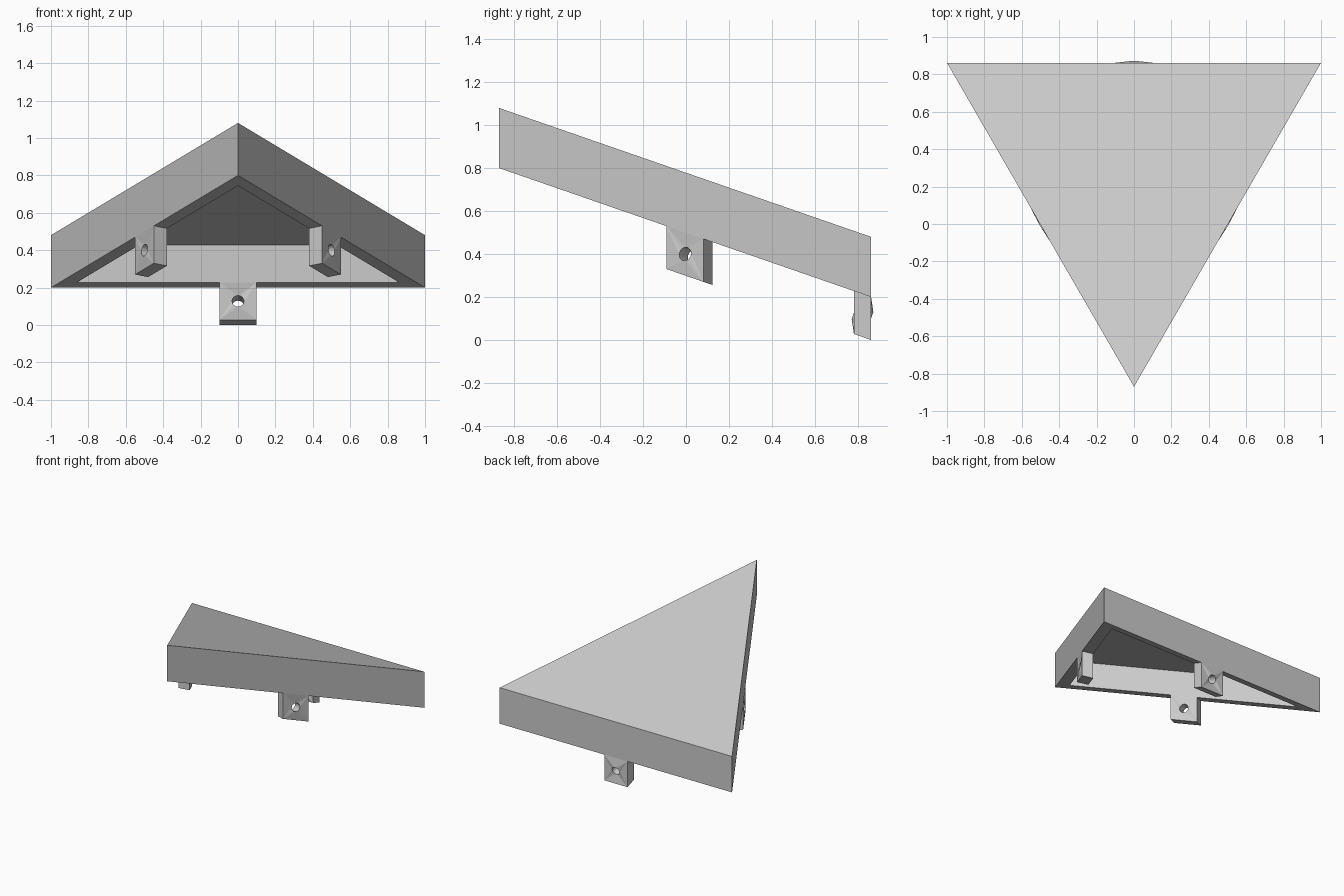
import bpy, bmesh
from math import pi, sin, cos, sqrt
from mathutils import Vector

if "Cube" in bpy.data.objects:
    bpy.data.objects.remove(bpy.data.objects["Cube"], do_unlink=True)

SLOPE = -0.3465           # fall of the tilted body towards the back
BACK = 0.862              # y of the back edge
FRONT = BACK - sqrt(3)
HEIGHT, CAVITY, WALL = 0.28, 0.2, 0.08
TAB_HALF, TAB_DROP, HOLE_R, SIDES = 0.1, 0.2, 0.032, 16

grey = bpy.data.materials.new("plain grey")
grey.use_nodes = True
grey.diffuse_color = (0.6, 0.6, 0.6, 1)
grey.node_tree.nodes["Principled BSDF"].inputs["Base Color"].default_value = (0.6, 0.6, 0.6, 1)


def tilted(x, y, h):
    """Point at height h above the sloping underside."""
    return Vector((x, y, 0.2 + SLOPE * (y - BACK) + h))


def finish(name, bm):
    bmesh.ops.recalc_face_normals(bm, faces=bm.faces)
    mesh = bpy.data.meshes.new(name)
    bm.to_mesh(mesh)
    bm.free()
    mesh.materials.append(grey)
    obj = bpy.data.objects.new(name, mesh)
    bpy.context.collection.objects.link(obj)


def triangle(inset):
    x, y = 1 - inset * sqrt(3), BACK - inset
    return [(x, y), (-x, y), (0, FRONT + 2 * inset)]


def bridge(bm, a, b):
    for i in range(len(a)):
        j = (i + 1) % len(a)
        bm.faces.new((a[i], a[j], b[j], b[i]))


# Hollow triangular body, open underneath
bm = bmesh.new()
loops = [[bm.verts.new(tilted(x, y, h)) for x, y in triangle(inset)]
         for inset, h in ((0, HEIGHT), (0, 0), (WALL, 0), (WALL, CAVITY))]
bm.faces.new(loops[0])
bm.faces.new(loops[-1])
for a, b in zip(loops, loops[1:]):
    bridge(bm, a, b)
finish("triangular_shell", bm)


def tab(name, angle):
    """Mounting tab with a tilted round hole below the middle of one edge."""
    n = Vector((cos(angle), sin(angle), 0))
    e = Vector((-n.y, n.x, 0))
    mid = Vector((0, BACK - 1 / sqrt(3), 0)) + n / sqrt(3)
    axis = Vector((n.x, n.y, SLOPE * n.y)).normalized()
    up = e.cross(axis)
    up = up if up.z > 0 else -up
    bm = bmesh.new()
    corners, rings = [], []
    for depth in (0, WALL):
        c = mid - n * depth
        square = []
        for u, h in ((1, 0), (-1, 0), (-1, -1), (1, -1)):
            p = c + e * u * TAB_HALF
            square.append(bm.verts.new(tilted(p.x, p.y, h * TAB_DROP)))
        centre = tilted(c.x, c.y, -TAB_DROP / 2)
        ring = [bm.verts.new(centre + HOLE_R * (e * cos(t) + up * sin(t)))
                for t in (2 * pi * i / SIDES for i in range(SIDES))]
        # Plate face fanned from the corners to the hole
        q = SIDES // 4
        for k in range(4):
            for i in range(k * q, k * q + q):
                bm.faces.new((square[k], ring[i], ring[(i + 1) % SIDES]))
            bm.faces.new((square[k], ring[(k + 1) * q % SIDES], square[(k + 1) % 4]))
        corners.append(square)
        rings.append(ring)
    bridge(bm, *corners)
    bridge(bm, *rings)
    finish(name, bm)


tab("back_tab", pi / 2)
tab("left_tab", -pi / 6)
tab("right_tab", -5 * pi / 6)
